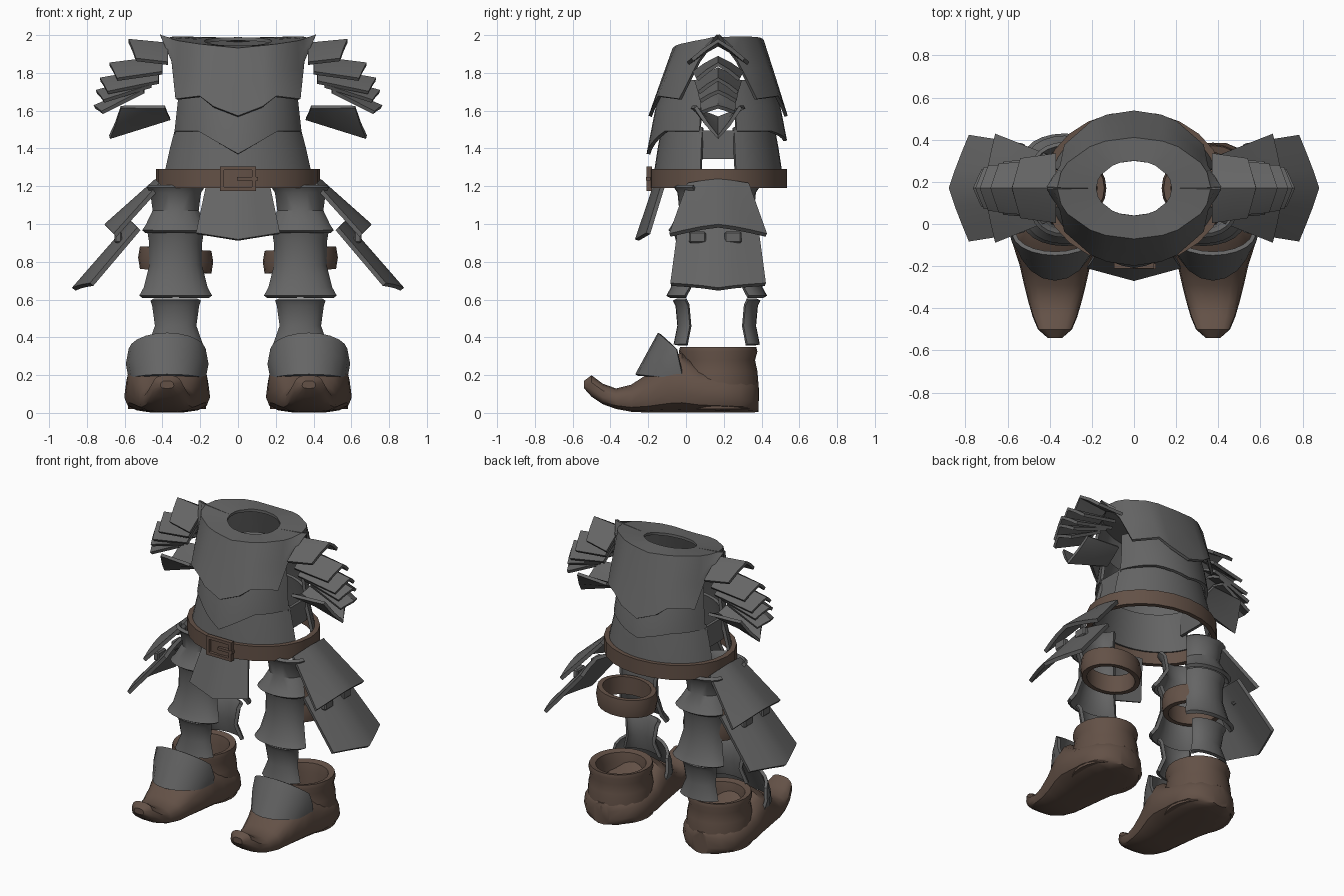
import bpy
import bmesh
from math import sin, cos, pi, radians
from mathutils import Vector

if "Cube" in bpy.data.objects:
    bpy.data.objects.remove(bpy.data.objects["Cube"])

CENTRE_Y = 0.17  # every part is built around the body axis


def make_material(name, colour):
    material = bpy.data.materials.new(name)
    material.use_nodes = True
    material.diffuse_color = (*colour, 1)
    shader = material.node_tree.nodes["Principled BSDF"]
    shader.inputs["Base Color"].default_value = (*colour, 1)
    return material


STEEL = make_material("dark steel", (0.13, 0.13, 0.13))
LEATHER = make_material("brown leather", (0.125, 0.082, 0.062))


def finish(name, bm, material, thickness=0, mirror=False, bevel=0):
    """Turn a bmesh into a shaded object with its modifiers baked in."""
    bmesh.ops.remove_doubles(bm, verts=bm.verts, dist=0.0005)
    bmesh.ops.recalc_face_normals(bm, faces=bm.faces)
    mesh = bpy.data.meshes.new(name)
    bm.to_mesh(mesh)
    bm.free()
    mesh.materials.append(material)
    part = bpy.data.objects.new(name, mesh)
    part.location.y = CENTRE_Y
    bpy.context.collection.objects.link(part)
    if mirror:
        part.modifiers.new("mirror", "MIRROR")
    if thickness:
        solid = part.modifiers.new("solid", "SOLIDIFY")
        solid.thickness = thickness
        solid.offset = 0
    if bevel:
        part.modifiers.new("bevel", "BEVEL").width = bevel
    graph = bpy.context.evaluated_depsgraph_get()
    part.data = bpy.data.meshes.new_from_object(part.evaluated_get(graph))
    part.modifiers.clear()
    bpy.ops.object.select_all(action="DESELECT")
    part.select_set(True)
    bpy.context.view_layer.objects.active = part
    bpy.ops.object.shade_smooth_by_angle(angle=radians(35))


def surface(name, rows, material, wrap=False, loop=False, caps=False, **options):
    """Skin rows of points; wrap closes each row, loop joins last row to first."""
    bm = bmesh.new()
    grid = [[bm.verts.new(point) for point in row] for row in rows]
    pairs = list(zip(grid, grid[1:]))
    if loop:
        pairs.append((grid[-1], grid[0]))
    for upper, lower in pairs:
        count = len(upper)
        for i in range(count if wrap else count - 1):
            j = (i + 1) % count
            bm.faces.new((upper[i], upper[j], lower[j], lower[i]))
    if caps:
        bm.faces.new(grid[0])
        bm.faces.new(grid[-1])
    finish(name, bm, material, **options)


def boxes(name, places, size, material, **options):
    bm = bmesh.new()
    for place in places:
        made = bmesh.ops.create_cube(bm, size=1)["verts"]
        bmesh.ops.scale(bm, vec=size, verts=made)
        bmesh.ops.translate(bm, vec=place, verts=made)
    finish(name, bm, material, **options)


def spread(count, limit=1.0):
    return [limit * (2 * i / (count - 1) - 1) for i in range(count)]


def oval_band(name, centre_x, profile, width, depth, material, tilt=0, sides=24, **options):
    """Closed hoop whose profile lists (radius factor, height)."""
    turns = [2 * pi * i / sides for i in range(sides)]
    rows = [[(centre_x + width * r * sin(a), -depth * r * cos(a), z + tilt * sin(a))
             for a in turns] for r, z in profile]
    surface(name, rows, material, wrap=True, loop=True, **options)


# Mantle over the shoulders: a front and a back half
HEM = [(0, 0, -0.36, 1.57), (22, 0.13, -0.34, 1.62), (35, 0.2, -0.31, 1.675),
       (60, 0.325, -0.2, 1.66), (72, 0.345, -0.1, 1.86), (90, 0.41, 0, 2)]
for label, side, lift in (("front", 1, -0.025), ("back", -1, 0.02)):
    neck, rim, hem = [], [], []
    for degrees, x, y, z in HEM:
        s, c = sin(radians(degrees)), cos(radians(degrees))
        neck.append(Vector((0.18 * s, -0.13 * c * side, 1.96 + lift * c)))
        rim.append(Vector((0.36 * s, -0.235 * c * side, 1.95 + lift * c + 0.03 * s)))
        hem.append(Vector((x, y * side, z)))
    middle = [a.lerp(b, 0.5) for a, b in zip(rim, hem)]
    surface(label + "_mantle", [neck, rim, middle, hem], STEEL, thickness=0.018, mirror=True)


# Torso plates, open at both flanks
def torso_plate(name, side, rows):
    """Each row is (height, width, depth, drop of the centre point)."""
    grid = []
    for z, width, depth, drop in rows:
        row = []
        for a in spread(17, radians(74)):
            point = max(0, 1 - abs(a) / radians(36))
            row.append((width * sin(a), -side * (depth + 0.2 * drop * point) * cos(a),
                        z - drop * point))
        grid.append(row)
    surface(name, grid, STEEL, thickness=0.02)


for label, side, drop in (("front", 1, 0.12), ("back", -1, 0.05)):
    torso_plate(label + "_chest_plate", side,
                [(1.76, 0.31, 0.265, 0), (1.62, 0.325, 0.32, 0), (1.49, 0.34, 0.345, drop)])
    torso_plate(label + "_belly_plate", side,
                [(1.51, 0.335, 0.29, 0), (1.4, 0.365, 0.31, 0), (1.27, 0.395, 0.33, 0)])
boxes("flank_plates", [(0.325, 0, 1.42)], (0.02, 0.2, 0.15), STEEL, mirror=True)

# Belt and buckle
oval_band("belt", 0, [(1, 1.19), (1, 1.29), (0.92, 1.29), (0.92, 1.19)], 0.435, 0.365, LEATHER)
boxes("buckle_bars", [(0, -0.365, 1.295), (0, -0.365, 1.185)], (0.19, 0.03, 0.02), LEATHER)
boxes("buckle_sides", [(-0.085, -0.365, 1.24), (0.085, -0.365, 1.24)], (0.02, 0.03, 0.11), LEATHER)
boxes("buckle_prong", [(0.05, -0.37, 1.24)], (0.11, 0.025, 0.018), LEATHER)

# Front tasset with a centre crease
surface("front_tasset", [
    [(-w, side_y, z), (-w / 2, (side_y + mid_y) / 2, z - dip / 2), (0, mid_y, z - dip),
     (w / 2, (side_y + mid_y) / 2, z - dip / 2), (w, side_y, z)]
    for z, w, side_y, mid_y, dip in ((1.21, 0.165, -0.29, -0.33, 0), (0.95, 0.22, -0.37, -0.43, 0.035))
], STEEL, thickness=0.022)


# Bowed hip plates hanging off the flanks
def hip_plate(name, ends, point):
    grid = []
    for step in range(4):
        t = step / 3
        x, z, width, bow = [a + (b - a) * t for a, b in zip(*ends)]
        grid.append([(x - 0.7 * bow * abs(u) ** 1.3 - point * t * abs(u), width * u,
                      z - 0.7 * bow * abs(u) ** 1.3 + point * t * abs(u)) for u in spread(7)])
    surface(name, grid, STEEL, thickness=0.024, mirror=True)


hip_plate("upper_hip_plates", [(0.43, 1.23, 0.16, 0.03), (0.7, 0.99, 0.255, 0.07)], 0)
hip_plate("lower_hip_plates", [(0.56, 1.01, 0.21, 0.05), (0.87, 0.655, 0.25, 0.05)], 0.06)
boxes("hip_tabs", [(0.635, -0.11, 0.93), (0.635, 0.08, 0.93)], (0.04, 0.09, 0.06), STEEL,
      mirror=True, bevel=0.008)


# Folded arm plates: ridge runs from (x, z) to (x, z), sides fall by drop
def arm_plate(name, start, end, width, drop, flare=0, notch=0.04):
    grid = []
    for t in (0, 0.5, 1):
        x = start[0] + (end[0] - start[0]) * t
        z = start[1] + (end[1] - start[1]) * t
        fall = drop * (1 + flare * (t - 0.5))
        grid.append([(x - notch * (t - 0.5 * abs(flare) * (1 - t)) * abs(u),
                      width * u * (1 - 0.15 * t), z - fall * abs(u) ** 1.2)
                     for u in spread(5)])
    surface(name, grid, STEEL, thickness=0.02, mirror=True)


ARM_PLATES = [((0.37, 1.95), (0.58, 1.97), 0.16, 0.1), ((0.4, 1.88), (0.68, 1.845), 0.13, 0.08),
              ((0.42, 1.82), (0.73, 1.765), 0.12, 0.07), ((0.46, 1.78), (0.75, 1.7), 0.11, 0.05),
              ((0.5, 1.73), (0.76, 1.62), 0.1, 0.03)]
for number, plate in enumerate(ARM_PLATES, 1):
    arm_plate("arm_plates_" + str(number), *plate)
arm_plate("forearm_plates", (0.36, 1.56), (0.68, 1.46), 0.14, -0.11, flare=0.9, notch=0.06)


# Leg plates: how far each wraps, then rows of (height, half width, distance from leg axis)
LEG_X = 0.33
LEG_PLATES = {
    "upper_thigh": (0.1, [(1.2, 0.145, 0.225), (1.17, 0.125, 0.205), (1.07, 0.112, 0.195),
                          (0.99, 0.15, 0.235), (0.96, 0.17, 0.255)]),
    "lower_thigh": (0.1, [(0.96, 0.14, 0.225), (0.9, 0.13, 0.21), (0.78, 0.13, 0.215),
                          (0.66, 0.16, 0.24), (0.615, 0.185, 0.265)]),
    "shin": (0.065, [(0.6, 0.125, 0.23), (0.57, 0.115, 0.215), (0.46, 0.1, 0.205),
                     (0.36, 0.135, 0.225)]),
}


def leg_plate(name, centre_x, wrap, rows, side, **options):
    grid = [[(centre_x + w * sin(a), -side * (d - wrap * (1 - cos(a))), z)
             for a in spread(11, radians(85))] for z, w, d in rows]
    surface(name, grid, STEEL, thickness=0.022, **options)


for label, (wrap, rows) in LEG_PLATES.items():
    leg_plate("front_" + label + "_plates", LEG_X, wrap, rows, 1, mirror=True)
    back_rows = [(z, w, d - 0.015) for z, w, d in rows]
    leg_plate("right_back_" + label + "_plate", -LEG_X, wrap, back_rows, -1)

# Leather thigh straps
oval_band("thigh_straps", LEG_X, [(0.97, 0.75), (1.02, 0.81), (0.97, 0.87), (0.8, 0.87), (0.8, 0.75)],
          0.195, 0.175, LEATHER, tilt=0.012, mirror=True)

# Boots with a curled toe: sections of (y, bottom, top, half width)
BOOT_X = 0.375
SECTIONS = [(-0.71, 0.13, 0.17, 0.035), (-0.67, 0.085, 0.2, 0.08), (-0.61, 0.045, 0.155, 0.105),
            (-0.54, 0.02, 0.13, 0.125), (-0.46, 0.005, 0.15, 0.145), (-0.37, 0, 0.21, 0.165),
            (-0.26, 0, 0.3, 0.2), (-0.19, 0, 0.32, 0.215), (-0.1, 0, 0.25, 0.225),
            (0.03, 0, 0.22, 0.222), (0.12, 0, 0.2, 0.195), (0.18, 0, 0.18, 0.14),
            (0.215, 0.005, 0.15, 0.06)]


def rounded(value, power):
    return abs(value) ** power * (1 if value > 0 else -1)


rows = []
for y, low, high, width in SECTIONS:
    turns = [2 * pi * (i + 0.5) / 16 for i in range(16)]
    rows.append([(BOOT_X + width * rounded(cos(a), 0.7) * (1 - 0.12 * sin(a)), y,
                  (low + high) / 2 + (high - low) / 2 * rounded(sin(a), 0.7)) for a in turns])
surface("boots", rows, LEATHER, wrap=True, caps=True, mirror=True)
oval_band("boot_cuffs", BOOT_X, [(1.03, 0.02), (1.04, 0.12), (1, 0.22), (0.94, 0.28), (1, 0.325),
                                 (0.97, 0.35), (0.78, 0.34), (0.72, 0.28), (0.72, 0.02)],
          0.2, 0.208, LEATHER, mirror=True)

# Instep guards over the boots
rows = []
for t in (0, 0.5, 1):
    row = []
    for a in spread(11, radians(85)):
        bend = 1 - cos(a)
        row.append((BOOT_X + (0.195 + 0.015 * sin(pi * t)) * sin(a),
                    -0.31 - 0.12 * t + (0.1 + 0.17 * t) * bend,
                    0.42 - 0.22 * t - 0.09 * (1 - t) * bend - 0.02 * t * bend))
    rows.append(row)
surface("instep_guards", rows, STEEL, thickness=0.02, mirror=True)
